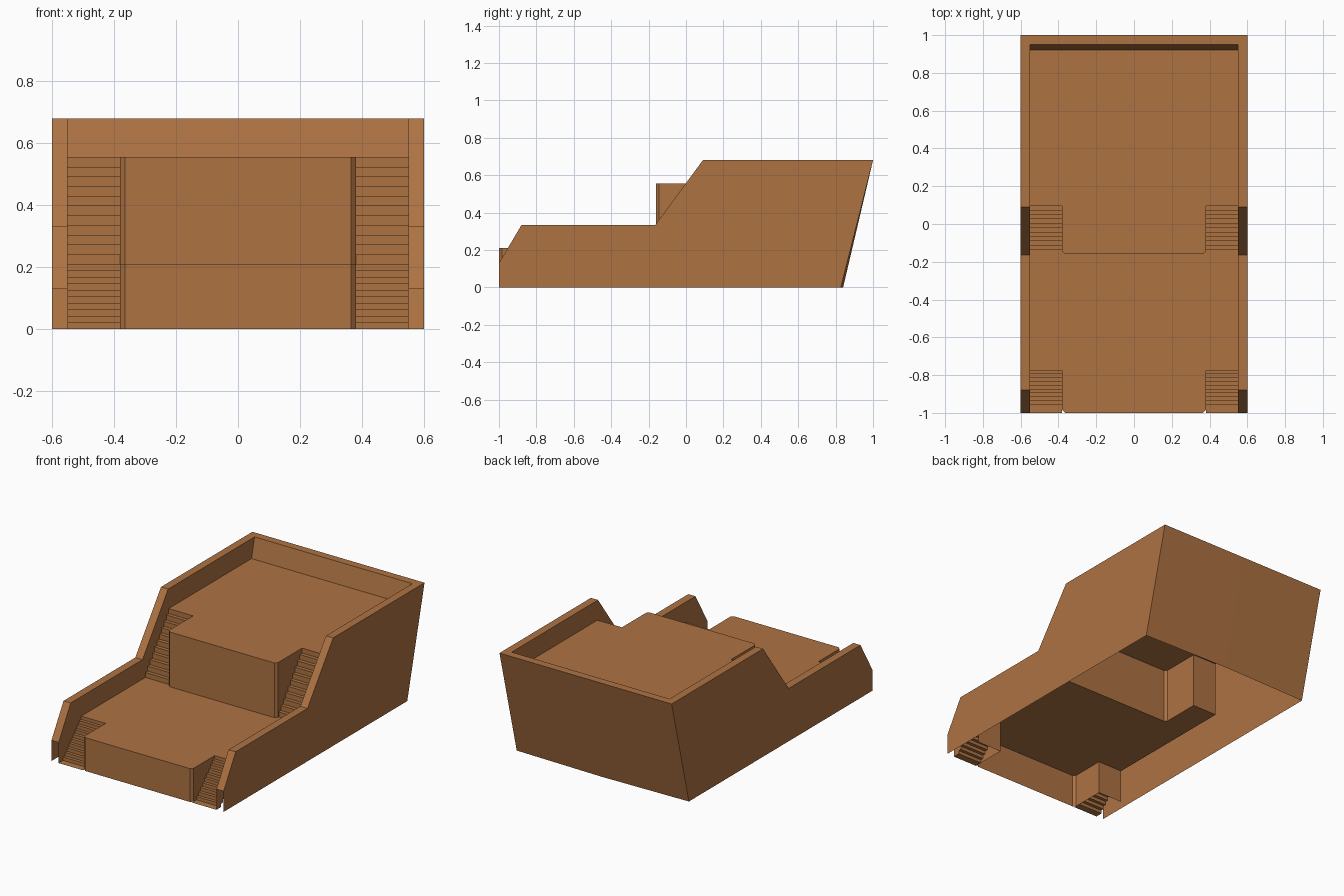
import bpy, bmesh

if "Cube" in bpy.data.objects:
    bpy.data.objects.remove(bpy.data.objects["Cube"])

wood = bpy.data.materials.new("brown_wood")
wood.diffuse_color = (0.42, 0.17, 0.055, 1)
wood.use_nodes = True
wood.node_tree.nodes["Principled BSDF"].inputs["Base Color"].default_value = wood.diffuse_color

XO, XI, XB = 0.60, 0.55, 0.38        # outer wall, inner wall, deck block half widths
LOW, HIGH = 0.21, 0.555              # deck heights
LY0, LY1 = -1.0, -0.775              # lower block front, recess end
UY0, UY1 = -0.16, 0.095              # upper block front, recess end


def make(name, faces):
    """Flat-shaded sheet object from a list of point loops, up-facing side out."""
    bm = bmesh.new()
    for f in faces:
        bm.faces.new([bm.verts.new(p) for p in f])
    bmesh.ops.remove_doubles(bm, verts=bm.verts, dist=1e-5)
    bmesh.ops.recalc_face_normals(bm, faces=bm.faces)
    bm.normal_update()
    if sum(f.normal.z * f.calc_area() for f in bm.faces if abs(f.normal.z) > 0.9) < 0:
        bmesh.ops.reverse_faces(bm, faces=bm.faces)
    me = bpy.data.meshes.new(name)
    bm.to_mesh(me)
    bm.free()
    me.materials.append(wood)
    ob = bpy.data.objects.new(name, me)
    bpy.context.collection.objects.link(ob)
    return ob


def front_outline(y0, y1):
    """Left-to-right front edge of a deck with a stair recess at each side."""
    half = [(0.365, y0), (XB, y0 + 0.015), (XB, y1), (XI, y1)]
    return [(-x, y) for x, y in reversed(half)] + half


def walls(outline, z0, z1):
    return [[(*a, z0), (*b, z0), (*b, z1), (*a, z1)]
            for a, b in zip(outline, outline[1:])]


def stair_profile(y, y1, z, z1, n):
    """Side profile (y, z) of n risers, ending at the back wall."""
    run, rise = (y1 - y) / (n - 1), (z1 - z) / n
    pts = []
    for i in range(n - 1):
        pts += [(y + i * run, z + i * rise), (y + i * run, z + (i + 1) * rise)]
    return pts + [(y1, z1 - rise)]


# Decks with their front walls (open underneath)
low, up = front_outline(LY0, LY1), front_outline(UY0, UY1)
make("lower_deck", [[(x, y, LOW) for x, y in low + up[::-1]]] + walls(low, 0, LOW))
make("upper_deck", [[(x, y, HIGH) for x, y in up + [(XI, 0.92), (-XI, 0.92)]]]
     + walls(up, LOW, HIGH))

# Stairs on both sides of each deck
low_steps = [(LY0, 0)] + stair_profile(-0.955, LY1, 0, LOW, 10)
up_steps = stair_profile(-0.137, UY1, LOW, HIGH, 11)
for name, steps in (("lower", low_steps), ("upper", up_steps)):
    for side, s in (("left", -1), ("right", 1)):
        make(f"{name}_stairs_{side}",
             [[(s * XB, *a), (s * XI, *a), (s * XI, *b), (s * XB, *b)]
              for a, b in zip(steps, steps[1:])])

# Hollow hull: outer sides, rim, inner sides and leaning back
rim = [(-1, 0.13), (-0.88, 0.333), (-0.165, 0.333), (0.09, 0.68)]
outer, inner = rim + [(1, 0.68)], rim + [(0.95, 0.68)]
inner_base = [(0.92, HIGH), (UY1, HIGH), (UY1, LOW), (LY1, LOW)] + low_steps[::-1]
faces = []
for s in (-1, 1):
    faces.append([(s * XO, y, z) for y, z in outer + [(0.828, 0), (-1, 0)]])
    faces.append([(s * XI, y, z) for y, z in inner + inner_base])
    for i in range(4):
        faces.append([(s * XO, *outer[i]), (s * XO, *outer[i + 1]),
                      (s * XI, *inner[i + 1]), (s * XI, *inner[i])])
    # back panel half, bowed slightly outwards at the foot
    faces.append([(s * XO, 1, 0.68), (0, 1, 0.68), (0, 0.84, 0), (s * XO, 0.828, 0)])
faces.append([(-XO, 1, 0.68), (0, 1, 0.68), (XO, 1, 0.68),
              (XI, 0.95, 0.68), (-XI, 0.95, 0.68)])
faces.append([(-XI, 0.95, 0.68), (XI, 0.95, 0.68), (XI, 0.92, HIGH), (-XI, 0.92, HIGH)])
make("hull", faces)
